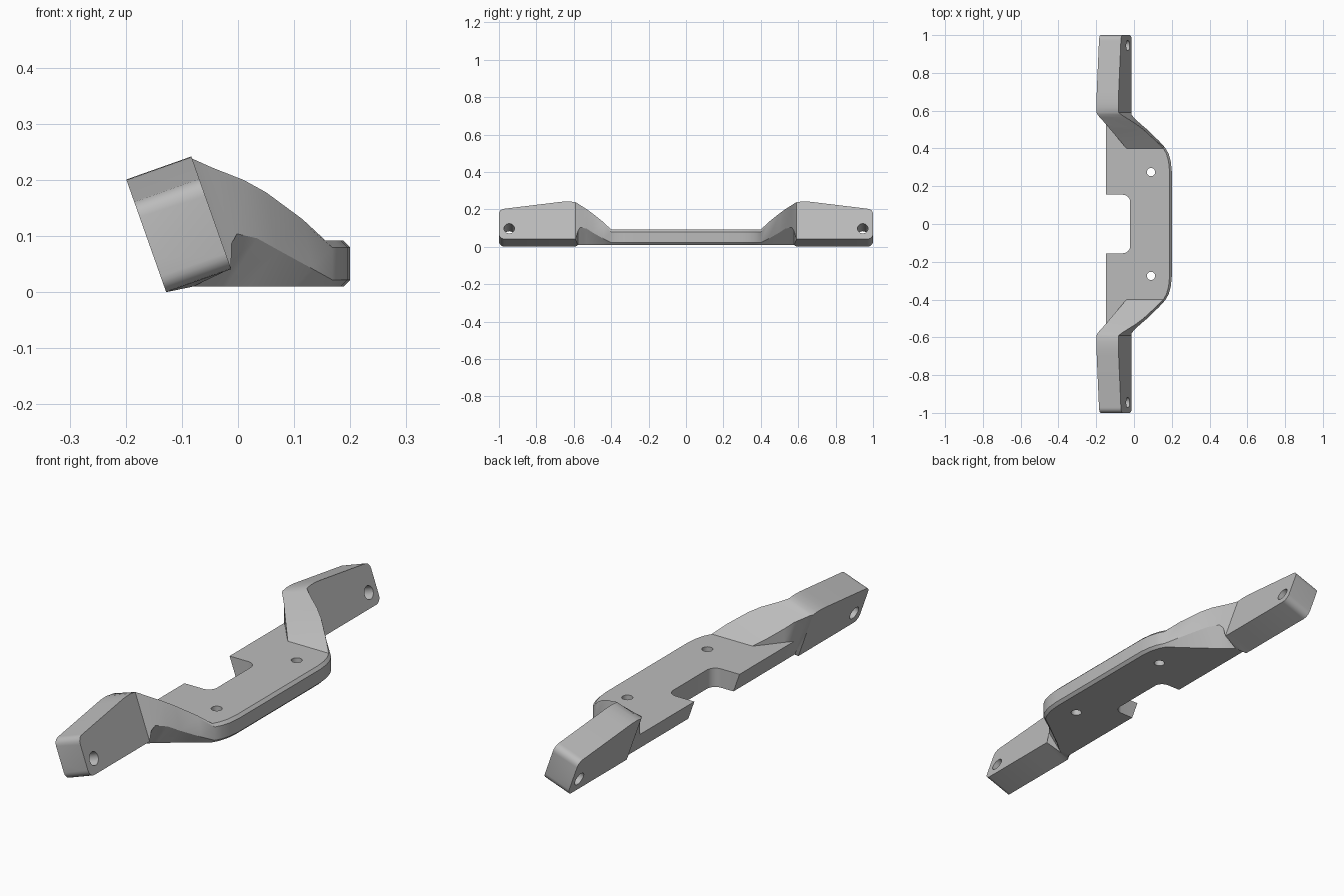
import bpy, bmesh, math
from mathutils import Vector, Matrix

cube = bpy.data.objects.get("Cube")
if cube:
    bpy.data.objects.remove(cube, do_unlink=True)

grey = bpy.data.materials.new("satin_grey")
grey.use_nodes = True
colour = (0.5, 0.5, 0.5, 1)
grey.diffuse_color = colour
grey.node_tree.nodes["Principled BSDF"].inputs["Base Color"].default_value = colour

TILT = math.radians(19.5)
ACROSS = Vector((math.cos(TILT), math.sin(TILT)))
UP = Vector((-math.sin(TILT), math.cos(TILT)))
FOOT = Vector((-0.128, 0))
THICK = 0.123
LOW, TOP, CUT = 0.01, 0.092, 0.012
BACK_LOW, BACK_TOP = (-0.12, LOW), (-0.149, TOP)


def plate(outer):
    """Flat middle section with chamfered outer edges."""
    inner = (-0.04, TOP)
    return [BACK_LOW, (outer - CUT, LOW), (outer, LOW + CUT), (outer, TOP - CUT),
            (outer - CUT, TOP), inner, inner, BACK_TOP]


def arm(base, under, crest, inner, root):
    """Rising section: base is the underside, crest and inner bound the top."""
    low_crest = (crest[0] + 0.003, crest[1] - 0.008)
    return [BACK_LOW, (base, LOW), under, low_crest, crest, inner, (root, TOP), BACK_TOP]


def block(height, lift=0):
    """Leaning rectangular end section."""
    def at(a, b):
        return FOOT + ACROSS * a + UP * b
    return [at(0, lift), at(THICK * 0.9, lift), at(THICK, lift), at(THICK, height * 0.97),
            at(THICK, height), at(0, height), at(0, height * 0.6), at(0, height * 0.45)]


# Sections from the middle to one end
half = [(0.28, plate(0.2)), (0.33, plate(0.195)), (0.37, plate(0.184)), (0.4, plate(0.168)),
        (0.44, arm(0.1, (0.132, 0.042), (0.115, 0.13), (-0.074, 0.114), -0.074)),
        (0.5, arm(0.02, (0.07, 0.076), (0.05, 0.178), (-0.125, 0.153), -0.122)),
        (0.53, arm(-0.02, (0.034, 0.096), (0.01, 0.2), (-0.15, 0.175), -0.149)),
        (0.565, arm(-0.06, (-0.002, 0.104), (-0.046, 0.222), (-0.182, 0.192), -0.149)),
        (0.578, arm(-0.08, (-0.012, 0.085), (-0.066, 0.231), (-0.193, 0.198), -0.149)),
        (0.59, block(0.209)), (0.62, block(0.213)), (0.66, block(0.212)), (0.7, block(0.207))]
# Rounded corners of the end
R = 0.03
for i in range(6):
    a = math.radians(18 * i)
    inset = R * (1 - math.cos(a))
    half.append((1 - R + R * math.sin(a), block(0.172 - inset, inset)))

# Bracket body, lofted from end to end
bm = bmesh.new()
stations = [(-y, s) for y, s in reversed(half)] + half
rings = [[bm.verts.new((p[0], y, p[1])) for p in s] for y, s in stations]
for r, q in zip(rings, rings[1:]):
    for i in range(len(r)):
        j = (i + 1) % len(r)
        bm.faces.new((r[i], r[j], q[j], q[i]))
bm.faces.new(rings[0])
bm.faces.new(rings[-1])
bmesh.ops.remove_doubles(bm, verts=bm.verts, dist=0.0001)
bmesh.ops.recalc_face_normals(bm, faces=bm.faces)
mesh = bpy.data.meshes.new("bracket_body")
bm.to_mesh(mesh)
bm.free()
body = bpy.data.objects.new("bracket_body", mesh)
bpy.context.collection.objects.link(body)
mesh.materials.append(grey)


def cut(cutter):
    """Subtract a helper from the body, then drop the helper."""
    cutter.hide_render = True
    cutter.data.materials.append(grey)
    bpy.context.view_layer.objects.active = body
    mod = body.modifiers.new("cut", "BOOLEAN")
    mod.operation, mod.solver, mod.object = "DIFFERENCE", "EXACT", cutter
    bpy.ops.object.modifier_apply(modifier=mod.name)
    bpy.data.objects.remove(cutter, do_unlink=True)


def drill(radius, centre, lean):
    bpy.ops.mesh.primitive_cylinder_add(vertices=32, radius=radius, depth=0.4,
                                        location=centre, rotation=(0, lean, 0))
    cut(bpy.context.object)


# Mounting holes in the plate and through the leaning ends
for side in (-1, 1):
    drill(0.022, (0.09, side * 0.275, 0.05), 0)
    mid = FOOT + ACROSS * THICK / 2 + UP * 0.06
    drill(0.028, (mid.x, side * 0.945, mid.y), math.pi / 2 - TILT)

# Rounded notch in the back edge of the plate
bm = bmesh.new()
bmesh.ops.create_cube(bm, size=1, matrix=Matrix.Translation((-0.17, 0, 0.05))
                      @ Matrix.Diagonal((0.3, 0.31, 0.4, 1)))
upright = [e for e in bm.edges if abs(e.verts[0].co.z - e.verts[1].co.z) > 0.1]
bmesh.ops.bevel(bm, geom=upright, offset=0.04, segments=8, profile=0.5, affect="EDGES")
notch_mesh = bpy.data.meshes.new("notch_cutter")
bm.to_mesh(notch_mesh)
bm.free()
notch = bpy.data.objects.new("notch_cutter", notch_mesh)
bpy.context.collection.objects.link(notch)
cut(notch)

bpy.ops.object.select_all(action="DESELECT")
body.select_set(True)
bpy.context.view_layer.objects.active = body
bpy.ops.object.shade_smooth_by_angle(angle=math.radians(25))
